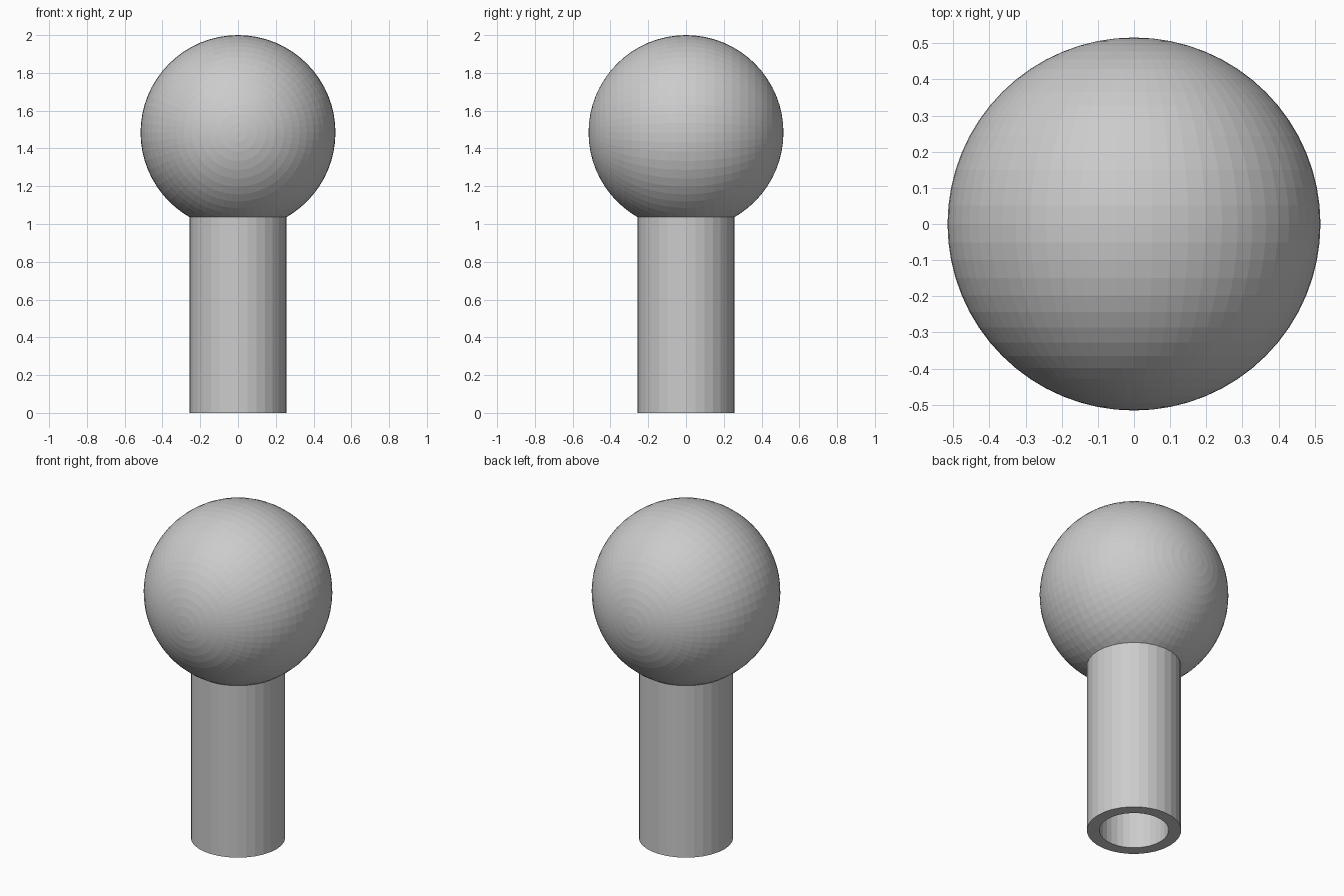
import bpy, bmesh
from math import sin, cos, pi

if "Cube" in bpy.data.objects:
    bpy.data.objects.remove(bpy.data.objects["Cube"])

BALL_R, BALL_Z = 0.516, 1.484
OUTER_R, INNER_R, TUBE_TOP = 0.258, 0.19, 1.045
SIDES = 32

# Ball: faceted sphere whose poles point along y
bpy.ops.mesh.primitive_uv_sphere_add(segments=64, ring_count=32, radius=BALL_R,
                                     location=(0, 0, BALL_Z), rotation=(pi / 2, 0, 0))
bpy.context.object.name = "ball"

# Handle: hollow tube, open at the bottom and closed off above by the ball
bm = bmesh.new()
profile = [(OUTER_R, 0), (OUTER_R, TUBE_TOP), (INNER_R, TUBE_TOP), (INNER_R, 0)]
rings = [[bm.verts.new((r * cos(2 * pi * i / SIDES), r * sin(2 * pi * i / SIDES), z))
          for i in range(SIDES)] for r, z in profile]
for k, ring in enumerate(rings):
    above = rings[(k + 1) % len(rings)]
    for i in range(SIDES):
        j = (i + 1) % SIDES
        bm.faces.new((ring[i], ring[j], above[j], above[i]))
bmesh.ops.recalc_face_normals(bm, faces=bm.faces)
mesh = bpy.data.meshes.new("tube_handle")
bm.to_mesh(mesh)
bm.free()
bpy.context.collection.objects.link(bpy.data.objects.new("tube_handle", mesh))
